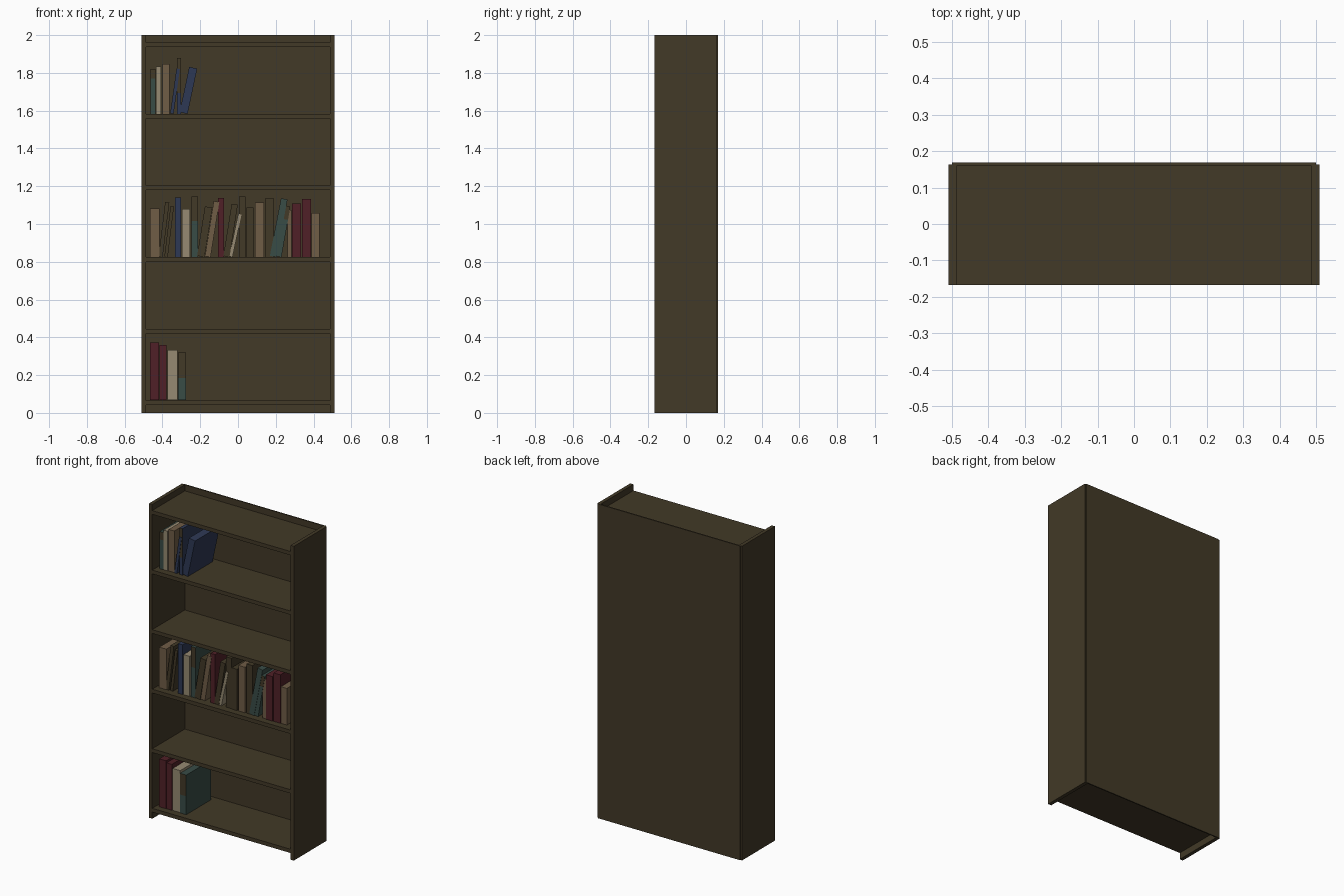
import bpy, bmesh, math

cube = bpy.data.objects.get("Cube")
if cube:
    bpy.data.objects.remove(cube, do_unlink=True)


def material(name, colour):
    mat = bpy.data.materials.new(name)
    mat.use_nodes = True
    mat.diffuse_color = (*colour, 1)
    shader = mat.node_tree.nodes["Principled BSDF"]
    shader.inputs["Base Color"].default_value = (*colour, 1)
    shader.inputs["Roughness"].default_value = 0.8
    return mat


wood = material("dark_wood", (.054, .041, .020))
tan = material("tan_cover", (.162, .109, .061))
cream = material("cream_cover", (.305, .254, .168))
blue = material("blue_cover", (.027, .040, .089))
maroon = material("maroon_cover", (.080, .0145, .020))
teal = material("teal_cover", (.040, .072, .061))


def box(name, low, high, mat, split=None):
    """Box between two corners; above split, the front face is dark brown."""
    bm = bmesh.new()
    bmesh.ops.create_cube(bm, size=1)
    for v in bm.verts:
        for i in range(3):
            v.co[i] = low[i] if v.co[i] < 0 else high[i]
    if split:
        bmesh.ops.bisect_plane(bm, geom=bm.verts[:] + bm.edges[:] + bm.faces[:],
                               plane_co=(0, 0, split), plane_no=(0, 0, 1))
        bm.normal_update()
        for face in bm.faces:
            if face.normal.y < -.9 and face.calc_center_median().z > split:
                face.material_index = 1
    mesh = bpy.data.meshes.new(name)
    bm.to_mesh(mesh)
    bm.free()
    mesh.materials.append(mat)
    mesh.materials.append(wood)
    obj = bpy.data.objects.new(name, mesh)
    bpy.context.collection.objects.link(obj)
    return obj


# Case dimensions
FRONT, REAR, BACK = -.167, .164, .169
OUTER, INNER = .51, .487
SHELF_START, SHELF_STEP, SHELF_THICK = .042, .379, .024

# Case: sides, back panel and evenly spaced shelves
box("right_side", (-OUTER, FRONT, 0), (-INNER, REAR, 2), wood)
box("left_side", (INNER, FRONT, 0), (OUTER, REAR, 2), wood)
box("back_panel", (-.5, .161, 0), (.5, BACK, 2), wood)
for level in range(6):
    z = SHELF_START + level * SHELF_STEP
    box(f"shelf_{level}", (-INNER, FRONT, z), (INNER, .161, z + SHELF_THICK), wood)

# Books: cover, right edge at the foot, width, height, lean in degrees, spine split
bottom_books = [
    (maroon, -.417, .048, .305, 0),
    (maroon, -.378, .037, .292, 0),
    (cream, -.320, .053, .267, 0),
    (teal, -.275, .043, .252, 0, .117),
]
middle_books = [
    (tan, -.415, .050, .258, 0),
    (wood, -.399, .022, .29, 7),
    (wood, -.372, .018, .27, 7),
    (blue, -.301, .032, .316, 0),
    (cream, -.254, .042, .255, 0),
    (teal, -.211, .034, .32, 0, .19),
    (wood, -.177, .040, .265, 9),
    (tan, -.145, .030, .295, 9),
    (maroon, -.074, .032, .313, 0),
    (wood, -.045, .033, .28, 9),
    (cream, -.029, .018, .23, 12),
    (wood, .040, .036, .32, 0),
    (wood, .082, .037, .263, 0),
    (tan, .137, .047, .29, 0),
    (wood, .188, .042, .313, 0),
    (teal, .203, .035, .31, 11),
    (teal, .230, .027, .27, 10, .2),
    (tan, .283, .022, .25, 0),
    (maroon, .333, .047, .283, 0),
    (maroon, .386, .047, .308, 0),
    (tan, .431, .042, .233, 0),
]
top_books = [
    (teal, -.436, .026, .237, 0, .187),
    (cream, -.407, .028, .252, 0),
    (tan, -.362, .039, .265, 0),
    (blue, -.341, .018, .24, 8),
    (blue, -.301, .022, .297, 0, .11),
    (blue, -.267, .043, .245, 12),
]


def shelve(books, level, label):
    floor = SHELF_START + level * SHELF_STEP + SHELF_THICK
    for n, (cover, right, width, height, lean, *split) in enumerate(books):
        book = box(f"{label}_book_{n}", (-width, 0, 0), (0, .25, height),
                   cover, split[0] if split else None)
        # A leaning book pivots on its foot, a hair apart in depth from its neighbours
        book.location = (right, -.128 + .002 * (n % 3), floor + .001)
        book.rotation_euler.y = math.radians(lean)


shelve(bottom_books, 0, "bottom")
shelve(middle_books, 2, "middle")
shelve(top_books, 4, "top")
